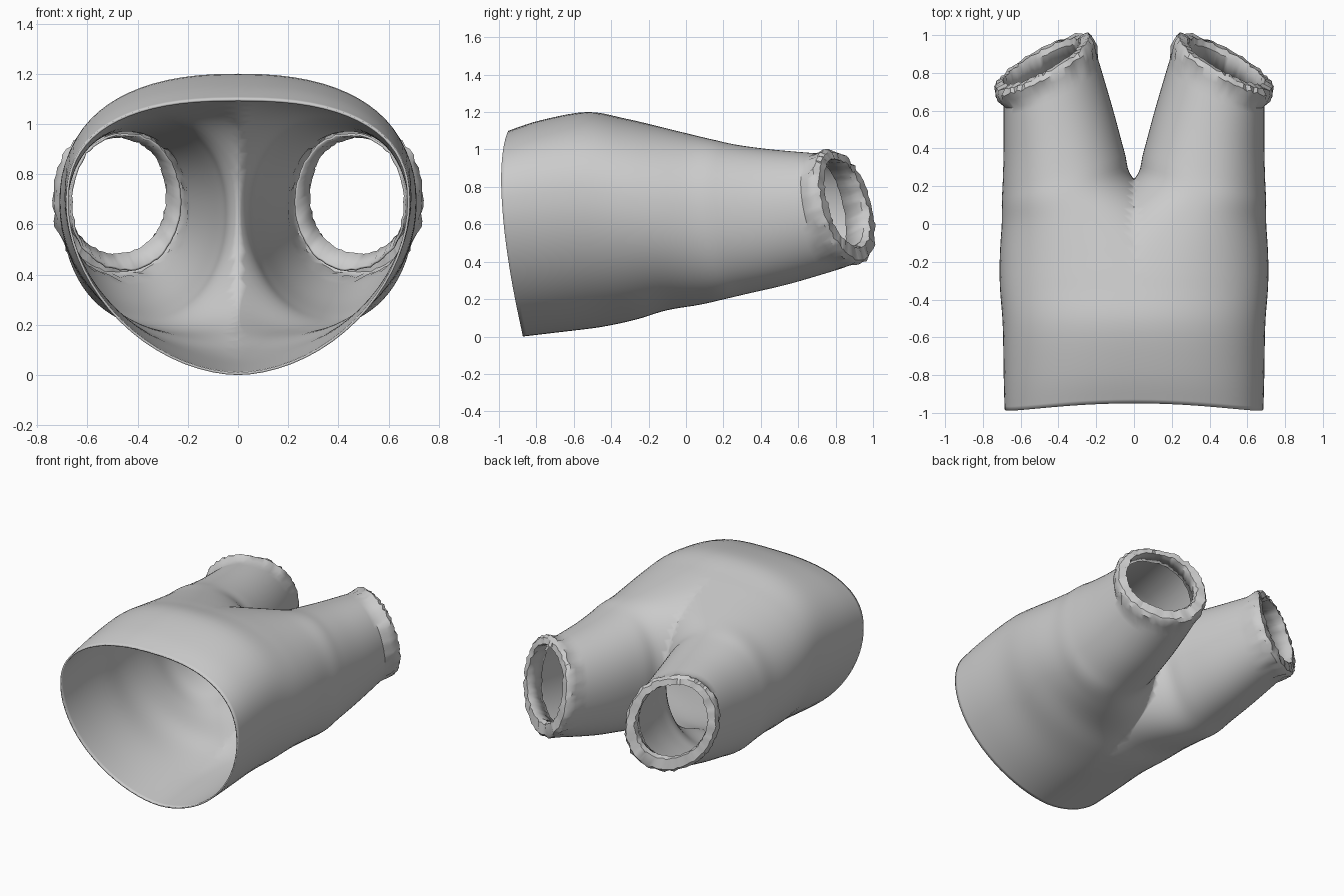
import bpy, bmesh, math, random

if "Cube" in bpy.data.objects:
    bpy.data.objects.remove(bpy.data.objects["Cube"])

random.seed(4)
SEG = 72

# One side of the garment as sections from waist to cuff:
# y centre, inner x, outer x, bottom z, top z, skew with x, skew with z, widest height
SECTIONS = [
    (-0.92, -0.685, 0.685, 0.00, 1.10, 0.00, -0.07, 0.62),
    (-0.75, -0.69, 0.69, 0.02, 1.155, 0.00, -0.07, 0.60),
    (-0.50, -0.695, 0.695, 0.05, 1.20, 0.00, -0.06, 0.58),
    (-0.30, -0.60, 0.71, 0.09, 1.165, -0.01, -0.05, 0.56),
    (-0.13, -0.42, 0.71, 0.14, 1.125, -0.04, -0.05, 0.54),
    (0.05, -0.18, 0.70, 0.17, 1.08, -0.10, -0.05, 0.53),
    (0.18, 0.005, 0.70, 0.20, 1.05, -0.18, -0.06, 0.52),
    (0.30, 0.05, 0.695, 0.23, 1.025, -0.25, -0.08, 0.52),
    (0.50, 0.11, 0.69, 0.28, 1.00, -0.35, -0.12, 0.51),
    (0.75, 0.19, 0.69, 0.36, 0.98, -0.48, -0.20, 0.50),
]
# Rolled hem: flare, rim, turned-in lip and the inner hem
HEM = [
    (0.80, 0.20, 0.725, 0.38, 0.985, -0.51, -0.23, 0.50),
    (0.84, 0.215, 0.74, 0.39, 1.00, -0.52, -0.25, 0.50),
    (0.86, 0.235, 0.735, 0.41, 0.99, -0.52, -0.25, 0.50),
    (0.86, 0.285, 0.69, 0.475, 0.95, -0.52, -0.25, 0.50),
    (0.83, 0.285, 0.68, 0.485, 0.945, -0.52, -0.25, 0.50),
    (0.74, 0.235, 0.66, 0.425, 0.955, -0.48, -0.20, 0.50),
]


def spline(a, b, c, d, t):
    return tuple(0.5 * (2 * q + (r - p) * t + (2 * p - 5 * q + 4 * r - s) * t * t
                        + (3 * q - p - 3 * r + s) * t ** 3)
                 for p, q, r, s in zip(a, b, c, d))


def power(v, n):
    return math.copysign(abs(v) ** (2 / n), v)


def ring(bm, sec, wrinkle=0.0):
    y0, xi, xo, zb, zt, a, b, mid = sec
    xc, hw = (xi + xo) / 2, (xo - xi) / 2
    zm = zb + (zt - zb) * mid
    body = max(0.0, (mid - 0.5) / 0.12)
    verts = []
    for i in range(SEG):
        ang = math.tau * i / SEG
        n = 2.1 + 0.4 * body if math.sin(ang) >= 0 else 2.1 - 0.25 * body
        x = xc + hw * power(math.cos(ang), n)
        s = power(math.sin(ang), n)
        z = zm + s * ((zt - zm) if s > 0 else (zm - zb))
        y = y0 + a * (x - xc) + b * (z - zm) - 0.07 * max(0, -y0) * (x / 0.7) ** 2
        j = [random.uniform(-wrinkle, wrinkle) for _ in range(3)]
        verts.append(bm.verts.new((x + j[0], y + j[1], z + j[2])))
    return verts


def bridge(bm, r0, r1):
    for i in range(SEG):
        k = (i + 1) % SEG
        bm.faces.new((r0[i], r0[k], r1[k], r1[i]))


bm = bmesh.new()
rings = []
last = len(SECTIONS) - 1
for i in range(last):
    quad = [SECTIONS[min(max(i + o, 0), last)] for o in (-1, 0, 1, 2)]
    for s in range(5):
        rings.append(ring(bm, spline(*quad, s / 5)))
rings.append(ring(bm, SECTIONS[-1]))
for k, sec in enumerate(HEM):
    rings.append(ring(bm, sec, 0.007 if k < 4 else 0.004))
for r0, r1 in zip(rings, rings[1:]):
    bridge(bm, r0, r1)

# Keep the right half; the cut edge becomes the centre seam and crotch
bmesh.ops.bisect_plane(bm, geom=bm.verts[:] + bm.edges[:] + bm.faces[:], dist=1e-4,
                       plane_co=(0, 0, 0), plane_no=(1, 0, 0), clear_inner=True)
bmesh.ops.recalc_face_normals(bm, faces=bm.faces[:])
mesh = bpy.data.meshes.new("shorts")
bm.to_mesh(mesh)
bm.free()

shorts = bpy.data.objects.new("shorts", mesh)
bpy.context.collection.objects.link(shorts)

# Left half and cloth thickness
mirror = shorts.modifiers.new("mirror", 'MIRROR')
mirror.use_clip = True
mirror.merge_threshold = 0.002
cloth = shorts.modifiers.new("cloth", 'SOLIDIFY')
cloth.thickness = 0.01
cloth.offset = -1

bpy.context.view_layer.objects.active = shorts
shorts.select_set(True)
bpy.ops.object.shade_smooth_by_angle(angle=math.radians(35))
